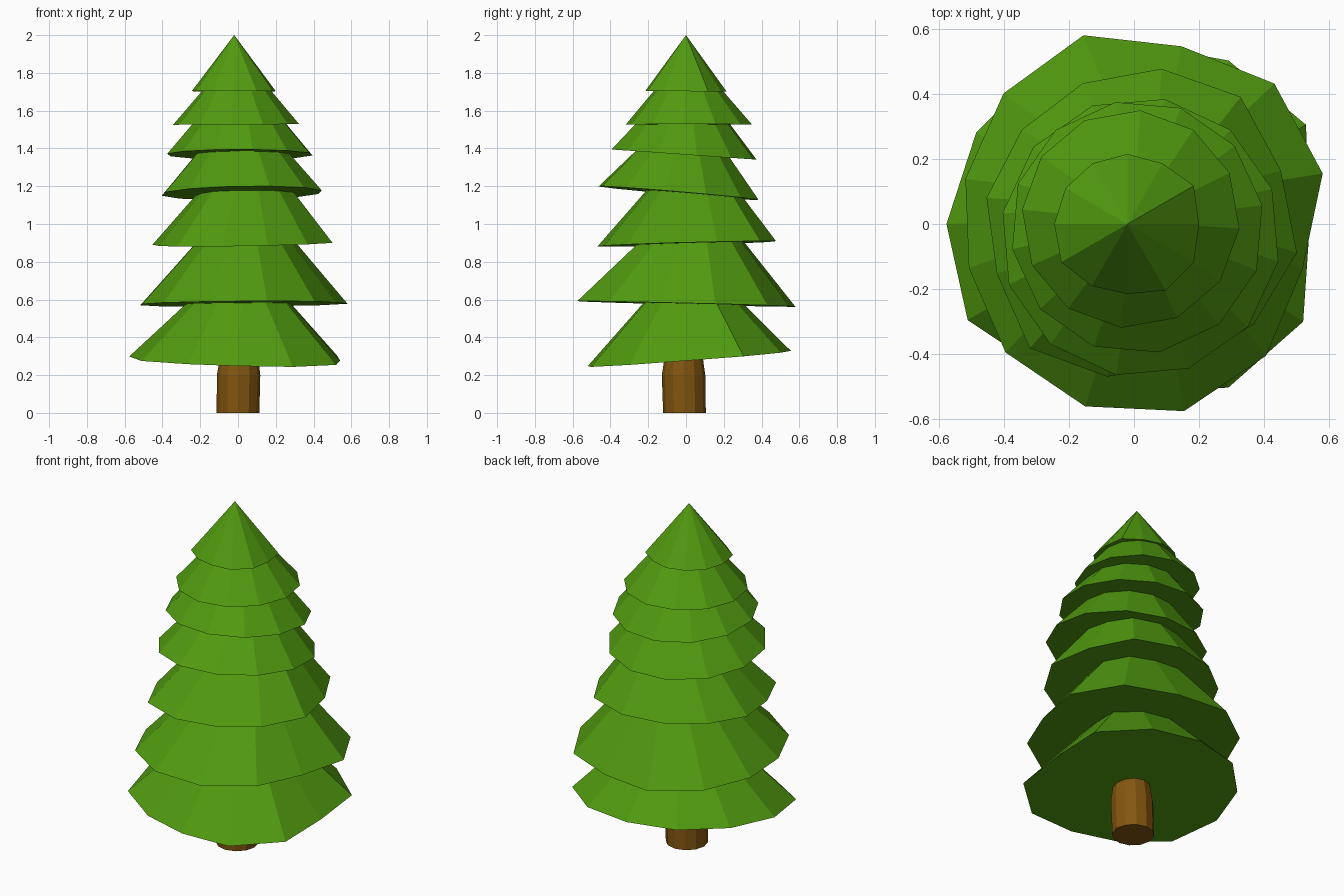
import bpy, bmesh
from math import cos, sin, radians

if "Cube" in bpy.data.objects:
    bpy.data.objects.remove(bpy.data.objects["Cube"])


def material(name, colour):
    m = bpy.data.materials.new(name)
    m.diffuse_color = (*colour, 1)
    m.use_nodes = True
    m.node_tree.nodes["Principled BSDF"].inputs["Base Color"].default_value = m.diffuse_color
    return m


GREEN = material("leaf green", (0.082, 0.325, 0.005))
BROWN = material("bark brown", (0.225, 0.092, 0.005))


def finish(name, bm, mat):
    bmesh.ops.recalc_face_normals(bm, faces=bm.faces)
    mesh = bpy.data.meshes.new(name)
    bm.to_mesh(mesh)
    bm.free()
    mesh.materials.append(mat)
    bpy.context.collection.objects.link(bpy.data.objects.new(name, mesh))


def branch_tier(name, centre, z, slope, phase, radii, apex):
    """Twelve-sided cone with an uneven, slightly tilted flat base."""
    bm = bmesh.new()
    ring = []
    for i, r in enumerate(radii):
        a = radians(phase + 30 * i)
        x, y = centre[0] + r * cos(a), centre[1] + r * sin(a)
        ring.append(bm.verts.new((x, y, z + slope[0] * x + slope[1] * y)))
    tip = bm.verts.new(apex)
    bm.faces.new(ring[::-1])
    for i, v in enumerate(ring):
        bm.faces.new((v, ring[(i + 1) % 12], tip))
    finish(name, bm, GREEN)


# Branch tiers from bottom to top
tier1 = [.54, .61, .58, .555, .56, .56, .576, .59, .53, .52, .58, .60]
tier2 = [.60, .61, .565, .60, .567, .536, .525, .558, .58, .595, .573, .536]
tier3 = [.48, .51, .484, .46, .45, .46, .448, .498, .476, .46, .48, .508]
tier7 = [.22, .235, .215, .215, .215, .22, .225, .235, .22, .215, .235, .235]
branch_tier("branch_tier_1", (0, 0), .287, (-.02, .075), 0, tier1, (.03, .02, .86))
branch_tier("branch_tier_2", (0, 0), .577, (.008, -.025), 15, tier2, (.05, .07, 1.205))
branch_tier("branch_tier_3", (0, 0), .895, (.015, .027), 20, tier3, (.06, .05, 1.475))
branch_tier("branch_tier_4", (.02, -.04), 1.16, (.018, -.085), 20, [.43] * 12, (.02, .02, 1.66))
branch_tier("branch_tier_5", (.01, -.01), 1.367, (0, -.07), 10, [.39] * 12, (.01, .01, 1.825))
branch_tier("branch_tier_6", (-.01, .015), 1.527, (.005, 0), 25, [.335] * 12, (-.005, .01, 1.92))
branch_tier("branch_tier_7", (-.02, 0), 1.703, (0, -.01), 0, tier7, (-.02, 0, 2))

# Trunk: slightly bent twelve-sided post
bm = bmesh.new()
rings = []
for x, y, z, r in ((0, -.008, 0, .113), (.003, -.013, .2, .115), (.006, -.012, .3, .1), (.006, 0, .5, .09)):
    rings.append([bm.verts.new((x + r * cos(radians(30 * i)), y + r * sin(radians(30 * i)), z))
                  for i in range(12)])
for a, b in zip(rings, rings[1:]):
    for i in range(12):
        j = (i + 1) % 12
        bm.faces.new((a[i], a[j], b[j], b[i]))
bm.faces.new(rings[0][::-1])
bm.faces.new(rings[-1])
finish("trunk", bm, BROWN)
